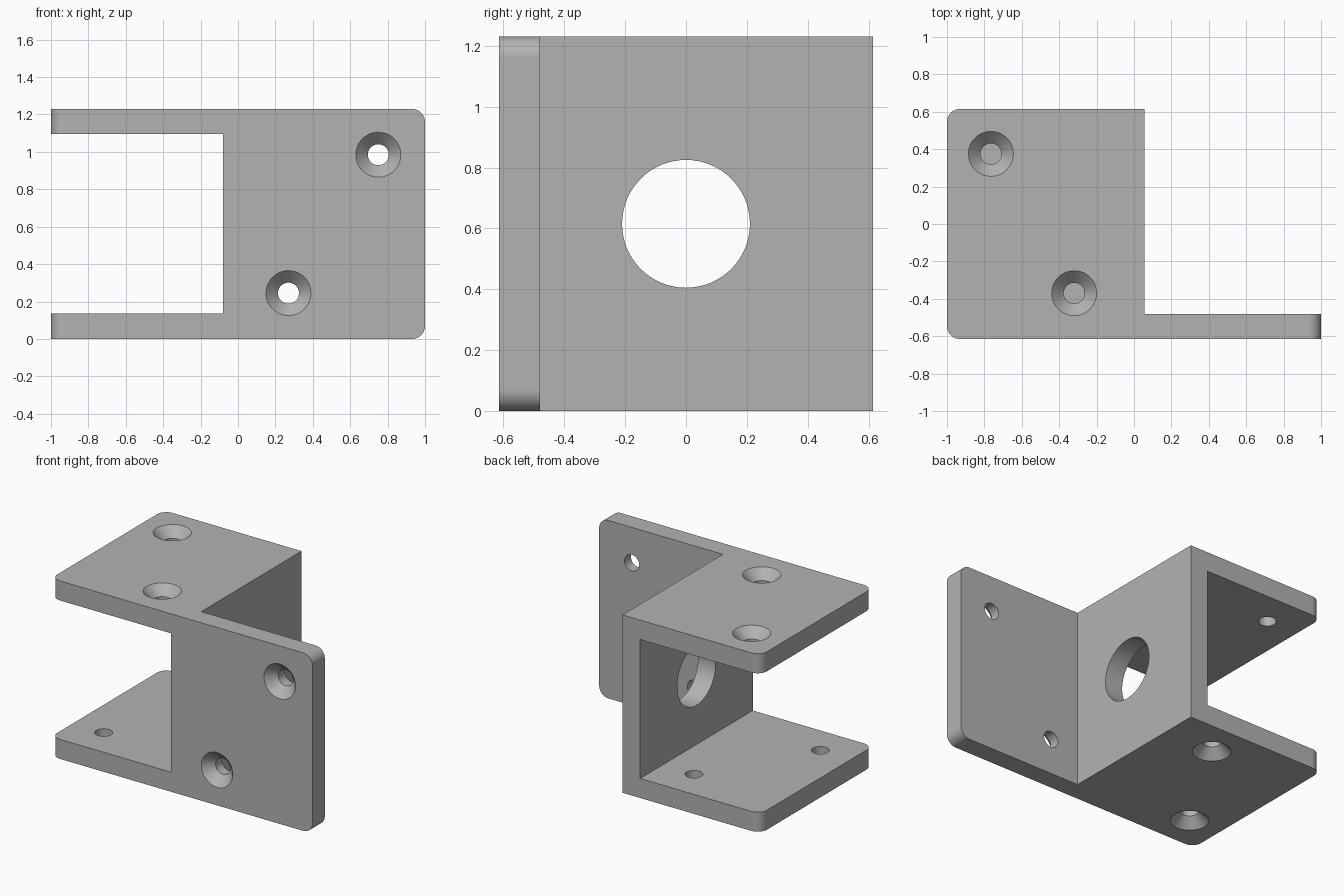
import bpy, bmesh
from math import cos, sin, pi
from mathutils import Vector

cube = bpy.data.objects.get("Cube")
if cube:
    bpy.data.objects.remove(cube, do_unlink=True)

# Overall half depth, height and plate thickness
D, H, T = 0.615, 1.23, 0.135
WEB_R, WEB_L = -0.08, 0.055

grey = bpy.data.materials.new("plain grey")
grey.use_nodes = True
COLOUR = (0.45, 0.45, 0.45, 1)
grey.diffuse_color = COLOUR
grey.node_tree.nodes["Principled BSDF"].inputs["Base Color"].default_value = COLOUR


def add_object(name, bm):
    bmesh.ops.recalc_face_normals(bm, faces=bm.faces)
    mesh = bpy.data.meshes.new(name)
    bm.to_mesh(mesh)
    bm.free()
    mesh.materials.append(grey)
    obj = bpy.data.objects.new(name, mesh)
    bpy.context.collection.objects.link(obj)
    return obj


def box_bmesh(low, high):
    bm = bmesh.new()
    bmesh.ops.create_cube(bm, size=1)
    low, high = Vector(low), Vector(high)
    for v in bm.verts:
        v.co = (low + high) / 2 + v.co * (high - low)
    return bm


def round_cutter(name, start, axis, rings, sides=48):
    """Closed solid of revolution; rings are (distance along axis, radius)."""
    bm = bmesh.new()
    turn = Vector(axis).to_track_quat("Z", "Y")
    loops = [[bm.verts.new(Vector(start) + turn @ Vector(
        (r * cos(2 * pi * i / sides), r * sin(2 * pi * i / sides), d)))
        for i in range(sides)] for d, r in rings]
    bm.faces.new(loops[0])
    bm.faces.new(loops[-1])
    for a, b in zip(loops, loops[1:]):
        for i in range(sides):
            j = (i + 1) % sides
            bm.faces.new((a[i], a[j], b[j], b[i]))
    return add_object(name, bm)


# Solid block with the outer plate corners rounded
bm = box_bmesh((-1, -D, 0), (1, D, H))
corners = []
for e in bm.edges:
    a, b = (v.co for v in e.verts)
    along_y = abs(a.y - b.y) > 1 and a.x > 0
    along_z = abs(a.z - b.z) > 1 and a.x < 0
    if along_y or along_z:
        corners.append(e)
bmesh.ops.bevel(bm, geom=corners, offset=0.07, segments=10, profile=0.5,
                affect="EDGES")
bracket = add_object("bracket", bm)

# Pockets that leave the two flanges, the web and the front plate
cutters = [
    add_object("flange_pocket", box_bmesh((-2, -2, T), (WEB_R, 2, H - T))),
    add_object("plate_pocket", box_bmesh((WEB_L, T - D, -1), (2, 2, 2))),
    round_cutter("web_hole", (0, 0, H / 2), (1, 0, 0),
                 [(-0.2, 0.21), (0.2, 0.21)], 64),
]

# Countersunk screw holes: surface point and drilling direction
screws = [
    ((0.75, -D, 0.985), (0, 1, 0)), ((0.27, -D, 0.245), (0, 1, 0)),
    ((-0.765, 0.375, H), (0, 0, -1)), ((-0.32, -0.37, H), (0, 0, -1)),
    ((-0.765, -0.375, 0), (0, 0, 1)), ((-0.32, 0.37, 0), (0, 0, 1)),
]
for point, axis in screws:
    cutters.append(round_cutter("screw_hole", point, axis,
                                [(-0.02, 0.14), (0.065, 0.056), (0.2, 0.056)]))

# Cut everything out of the block
bpy.context.view_layer.objects.active = bracket
for cutter in cutters:
    mod = bracket.modifiers.new("cut", "BOOLEAN")
    mod.operation, mod.solver, mod.object = "DIFFERENCE", "EXACT", cutter
    bpy.ops.object.modifier_apply(modifier=mod.name)
    bpy.data.objects.remove(cutter, do_unlink=True)

# Smooth rounds, crisp edges, flat plates
bpy.ops.object.select_all(action="DESELECT")
bracket.select_set(True)
bpy.ops.object.shade_smooth_by_angle(angle=0.5)
normals = bracket.modifiers.new("flat_plates", "WEIGHTED_NORMAL")
normals.keep_sharp = True
